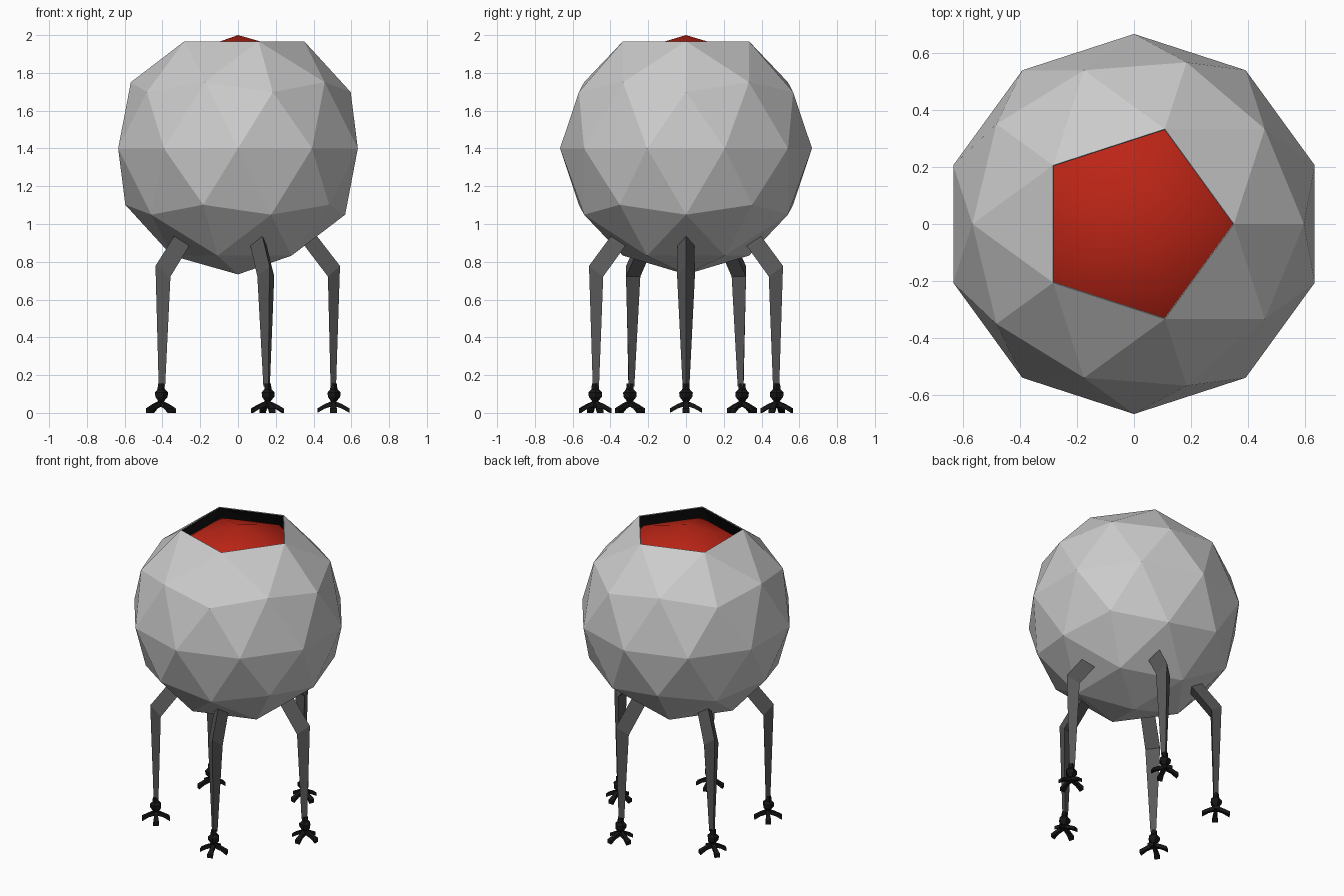
import bpy, bmesh
from math import sin, cos, pi, tau
from mathutils import Matrix, Vector

if "Cube" in bpy.data.objects:
    bpy.data.objects.remove(bpy.data.objects["Cube"])


def material(name, color):
    m = bpy.data.materials.new(name)
    m.diffuse_color = (*color, 1)
    m.use_nodes = True
    m.node_tree.nodes["Principled BSDF"].inputs["Base Color"].default_value = m.diffuse_color
    return m


grey = material("shell_grey", (0.6, 0.6, 0.6))
dark = material("leg_grey", (0.1, 0.1, 0.1))
black = material("black", (0.008, 0.008, 0.008))
red = material("red", (0.5, 0.018, 0.008))


def finish(name, bm, *mats):
    bmesh.ops.recalc_face_normals(bm, faces=bm.faces)
    me = bpy.data.meshes.new(name)
    bm.to_mesh(me)
    bm.free()
    for m in mats:
        me.materials.append(m)
    ob = bpy.data.objects.new(name, me)
    bpy.context.collection.objects.link(ob)
    return ob


def loft(bm, rings):
    """Skin between rings of points and cap both ends."""
    rows = [[bm.verts.new(p) for p in r] for r in rings]
    n = len(rows[0])
    for a, b in zip(rows, rows[1:]):
        for i in range(n):
            j = (i + 1) % n
            bm.faces.new((a[i], a[j], b[j], b[i]))
    bm.faces.new(rows[0])
    bm.faces.new(rows[-1])


def ball(radius):
    bm = bmesh.new()
    bmesh.ops.create_icosphere(bm, subdivisions=2, radius=radius,
                               matrix=Matrix.Translation((0, 0, 1.4)))
    return bm


# faceted outer shell with the top pentagon open and a black inside
bm = ball(0.667)
top = max(bm.verts, key=lambda v: v.co.z)
bmesh.ops.delete(bm, geom=[top], context='VERTS')
shell = finish("body_shell", bm, grey, black)
mod = shell.modifiers.new("lining", 'SOLIDIFY')
mod.thickness = 0.006
mod.offset = -1
mod.material_offset = 1

# smooth red core seen through the opening
core = finish("inner_core", ball(0.6), red)
for p in core.data.polygons:
    p.use_smooth = True

# three-sided bent leg: (outer x, outer z, inner x, inner z, half width)
LEG = [(0.380, 0.985, 0.311, 0.939, 0.045),
       (0.540, 0.778, 0.476, 0.722, 0.047),
       (0.519, 0.140, 0.490, 0.140, 0.018)]
# five-sided ankle: (z, radius)
ANKLE = [(0.155, 0.019), (0.125, 0.021), (0.108, 0.038),
         (0.085, 0.036), (0.062, 0.017), (0.035, 0.022)]

for k in range(5):
    turn = Matrix.Rotation(k * tau / 5, 4, 'Z')

    bm = bmesh.new()
    loft(bm, [[(xo, 0, zo), (xi, w, zi), (xi, -w, zi)]
              for xo, zo, xi, zi, w in LEG])
    bm.transform(turn)
    finish(f"leg_{k + 1}", bm, dark)

    # foot: ankle joint and four splayed toes
    bm = bmesh.new()
    loft(bm, [[(r * cos(i * tau / 5), r * sin(i * tau / 5), z)
               for i in range(5)] for z, r in ANKLE])
    for t in range(4):
        spin = Matrix.Rotation(t * pi / 2, 3, 'Z')
        rings = []
        for x, z, w, h in [(0.0, 0.052, 0.012, 0.014),
                           (0.045, 0.035, 0.012, 0.012),
                           (0.085, 0.012, 0.018, 0.012)]:
            rings.append([spin @ Vector((x, s * w, z + u * h))
                          for s, u in ((-1, -1), (1, -1), (1, 1), (-1, 1))])
        loft(bm, rings)
    bm.transform(turn @ Matrix.Translation((0.505, 0, 0)))
    finish(f"foot_{k + 1}", bm, black)
